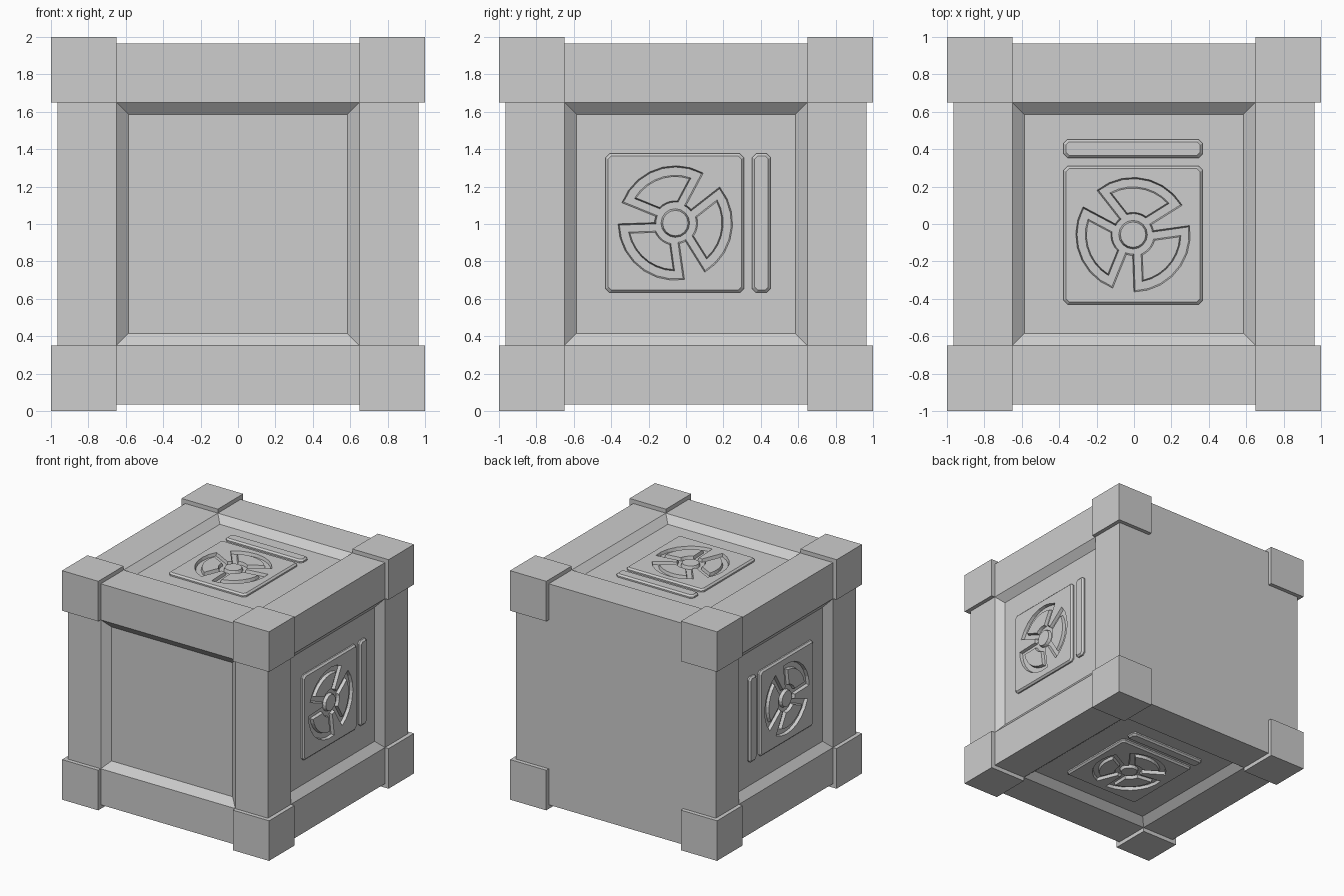
import bpy, bmesh
from math import sin, cos, asin, radians, pi
from mathutils import Matrix

cube = bpy.data.objects.get("Cube")
if cube:
    bpy.data.objects.remove(cube, do_unlink=True)

grey = bpy.data.materials.new("plain_grey")
grey.use_nodes = True
grey.diffuse_color = (0.61, 0.61, 0.61, 1)
grey.node_tree.nodes["Principled BSDF"].inputs["Base Color"].default_value = (0.61, 0.61, 0.61, 1)

SHELL = 0.965      # half size of the frame bars
OPENING = 0.65     # half size of the panel openings
DEPTH = 0.055      # depth of the recessed panels
RAISE = 0.026      # height of the raised plates
CENTRE = Matrix.Translation((0, 0, 1))


def add_object(name, mesh, matrix=Matrix()):
    ob = bpy.data.objects.new(name, mesh)
    ob.matrix_world = matrix
    bpy.context.collection.objects.link(ob)
    return ob


def finish(bm, name):
    bmesh.ops.recalc_face_normals(bm, faces=bm.faces)
    mesh = bpy.data.meshes.new(name)
    bm.to_mesh(mesh)
    bm.free()
    mesh.materials.append(grey)
    return mesh


def loft(name, rings):
    """Closed solid through (outline, height) rings with equal point counts."""
    bm = bmesh.new()
    loops = [[bm.verts.new((x, y, z)) for x, y in pts] for pts, z in rings]
    for a, b in zip(loops, loops[1:]):
        for i in range(len(a)):
            j = (i + 1) % len(a)
            bm.faces.new((a[i], a[j], b[j], b[i]))
    bm.faces.new(loops[0][::-1])
    bm.faces.new(loops[-1])
    return finish(bm, name)


def polar(r, a):
    return (EX + r * cos(a), EY + r * sin(a))


def arc(r, a0, a1, n):
    return [polar(r, a0 + (a1 - a0) * i / n) for i in range(n + 1)]


def chamfered(cx, cy, w, h, c):
    w, h = w / 2, h / 2
    return [(cx + x, cy + y) for x, y in (
        (w - c, -h), (w, c - h), (w, h - c), (w - c, h),
        (c - w, h), (-w, h - c), (-w, c - h), (c - w, -h))]


def plate(name, cx, cy, w, h):
    b = 0.014
    wide = chamfered(cx, cy, w, h, 0.022)
    return loft(name, [(wide, -0.01), (wide, RAISE - b),
                       (chamfered(cx, cy, w - 2 * b, h - 2 * b, 0.016), RAISE)])


# Emblem layout on the panel
EX, EY = -0.005, -0.057
HUB, RIM = 0.105, 0.3
GAPS = [radians(20 + 120 * k) for k in range(3)]
HALF_GAP = radians(12)
THIRD = 2 * pi / 3


def blade(gap, r0, r1, inset, n=7):
    """Outer arc and inner edge angles of one blade, its sides moved in by inset."""
    def ends(r):
        d = HALF_GAP + asin(inset / r)
        return gap + d, gap + THIRD - d
    return ends(r0), arc(r1, *ends(r1), n)


def fan(grow):
    pts = []
    for g in GAPS:
        (a0, a1), outer = blade(g, HUB + grow, RIM + grow, -grow)
        pts += [polar(HUB + grow, a0)] + outer
        next_a0 = a0 + THIRD
        pts += arc(HUB + grow, a1, next_a0, 3)[:-1]
    return pts


def island(gap, shrink):
    r0, r1 = HUB + 0.008 + shrink, RIM - 0.045 - shrink
    (a0, a1), outer = blade(gap, r0, r1, 0.04 + shrink)
    return outer + arc(r0, a1, a0, 5)


# Emblem plate with the fan cut through it
emblem_mesh = plate("emblem_plate", -0.005, -0.06, 0.745, 0.74)
base = add_object("emblem_base", emblem_mesh)
cutter = add_object("fan_cutter", loft("fan_cutter", [(fan(-0.006), -0.02), (fan(0.01), 0.04)]))
cutter.hide_render = True
cut = base.modifiers.new("fan", "BOOLEAN")
cut.operation, cut.solver, cut.object = "DIFFERENCE", "EXACT", cutter
bpy.context.view_layer.update()
cut_mesh = bpy.data.meshes.new_from_object(base.evaluated_get(bpy.context.evaluated_depsgraph_get()))
for helper in (base, cutter):
    bpy.data.objects.remove(helper, do_unlink=True)

# Shared raised parts
parts = {
    "emblem_plate": cut_mesh,
    "label_bar": plate("label_bar", -0.005, 0.403, 0.745, 0.1),
    "emblem_hub": loft("emblem_hub", [(arc(0.08, 0, 2 * pi, 16)[:-1], -0.01),
                                      (arc(0.068, 0, 2 * pi, 16)[:-1], RAISE)]),
}
for k, g in enumerate(GAPS):
    parts[f"emblem_blade_{k + 1}"] = loft("blade", [(island(g, -0.003), -0.01), (island(g, 0.006), RAISE)])

# The same emblem on four sides, turned about the y axis
for k, side in enumerate(("top", "left", "bottom", "right")):
    turn = CENTRE @ Matrix.Rotation(k * pi / 2, 4, "Y") @ Matrix.Translation((0, 0, SHELL - DEPTH))
    for name, mesh in parts.items():
        add_object(f"{side}_{name}", mesh, turn)

# Crate body: recessed panels everywhere except the flat back
bm = bmesh.new()
bmesh.ops.create_cube(bm, size=2 * SHELL)
panels = [f for f in bm.faces if f.normal.y < 0.5]
for thickness, depth in ((SHELL - OPENING, 0), (0.065, -DEPTH)):
    bmesh.ops.inset_individual(bm, faces=panels, thickness=thickness, depth=depth,
                               use_even_offset=True)
add_object("crate_body", finish(bm, "crate_body"), CENTRE)

# Corner blocks
bm = bmesh.new()
bmesh.ops.create_cube(bm, size=1 - OPENING)
corner_mesh = finish(bm, "corner_block")
mid = (1 + OPENING) / 2
for x, x_name in ((1, "left"), (-1, "right")):
    for y, y_name in ((-1, "front"), (1, "back")):
        for z, z_name in ((1, "top"), (-1, "bottom")):
            add_object(f"corner_{z_name}_{y_name}_{x_name}", corner_mesh,
                       CENTRE @ Matrix.Translation((x * mid, y * mid, z * mid)))
